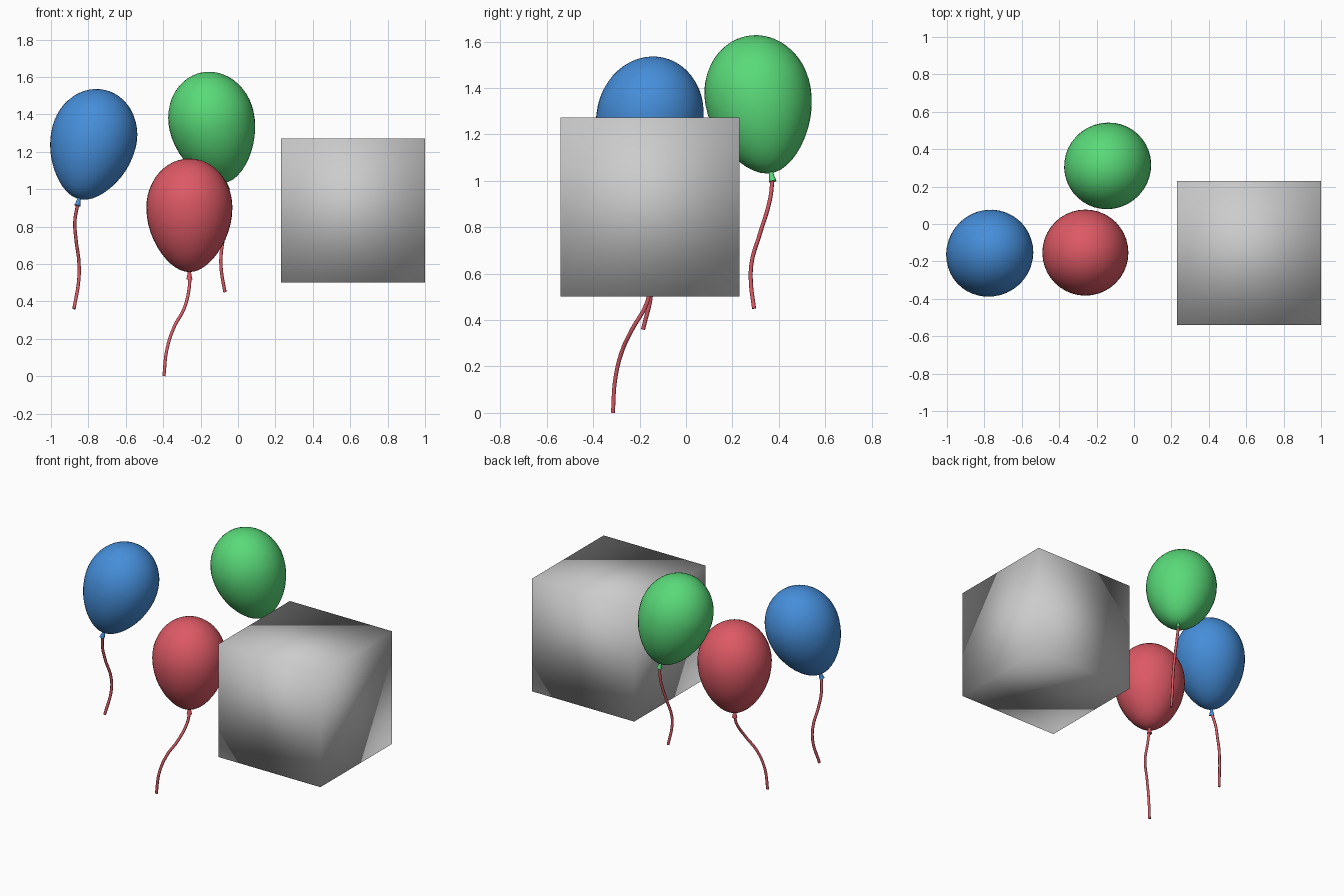
import bpy, bmesh, math
from mathutils import Vector, Matrix

if "Cube" in bpy.data.objects:
    bpy.data.objects.remove(bpy.data.objects["Cube"])


def material(name, color):
    m = bpy.data.materials.new(name)
    m.diffuse_color = (*color, 1)
    m.use_nodes = True
    m.node_tree.nodes["Principled BSDF"].inputs["Base Color"].default_value = m.diffuse_color
    return m


RED = material("red", (0.72, 0.10, 0.13))
BLUE = material("blue", (0.06, 0.27, 0.70))
GREEN = material("green", (0.10, 0.70, 0.19))


def lathe(name, profile, matrix, mat, sides=40):
    """Spin a closed (radius, z) profile; end points become single pole vertices."""
    bm = bmesh.new()
    low = bm.verts.new((0, 0, profile[0][1]))
    high = bm.verts.new((0, 0, profile[-1][1]))
    rings = [[bm.verts.new((r * math.cos(2 * math.pi * i / sides),
                            r * math.sin(2 * math.pi * i / sides), z))
              for i in range(sides)] for r, z in profile[1:-1]]
    for i in range(sides):
        j = (i + 1) % sides
        bm.faces.new((low, rings[0][j], rings[0][i]))
        bm.faces.new((high, rings[-1][i], rings[-1][j]))
        for a, b in zip(rings, rings[1:]):
            bm.faces.new((a[i], a[j], b[j], b[i]))
    me = bpy.data.meshes.new(name)
    bm.to_mesh(me)
    bm.free()
    me.materials.append(mat)
    ob = bpy.data.objects.new(name, me)
    bpy.context.collection.objects.link(ob)
    ob.matrix_world = matrix
    bpy.ops.object.select_all(action='DESELECT')
    ob.select_set(True)
    bpy.context.view_layer.objects.active = ob
    bpy.ops.object.shade_smooth_by_angle(angle=math.radians(40))


def string(name, points):
    cu = bpy.data.curves.new(name, 'CURVE')
    cu.dimensions = '3D'
    cu.bevel_depth = 0.009
    cu.bevel_resolution = 2
    cu.resolution_u = 8
    cu.use_fill_caps = True
    sp = cu.splines.new('BEZIER')
    sp.bezier_points.add(len(points) - 1)
    for bp, p in zip(sp.bezier_points, points):
        bp.co = p
        bp.handle_left_type = bp.handle_right_type = 'AUTO'
    cu.materials.append(RED)
    bpy.context.collection.objects.link(bpy.data.objects.new(name, cu))


# balloon outline: round top, tapered lower half
body = []
for k in range(25):
    t = -math.pi / 2 + math.pi * k / 24
    s, c = math.sin(t), math.cos(t)
    body.append((0.23 * c * (1 - 0.15 * s * s), 0.345 * s) if s < 0
                else (0.23 * c, 0.262 * s))
knot = [(0, -0.385), (0.017, -0.385), (0.013, -0.37), (0.008, -0.34), (0, -0.34)]

# colour name, material, centre, axis direction, string path
balloons = [
    ("red", RED, (-0.26, -0.153, 0.902), (0, 0, 1),
     [(-0.257, -0.153, 0.535), (-0.262, -0.172, 0.465), (-0.289, -0.232, 0.36),
      (-0.342, -0.277, 0.262), (-0.38, -0.305, 0.144), (-0.396, -0.315, 0.001)]),
    ("blue", BLUE, (-0.77, -0.155, 1.277), (0.085, 0.08, 0.35),
     [(-0.856, -0.236, 0.925), (-0.872, -0.215, 0.83), (-0.866, -0.19, 0.73),
      (-0.851, -0.155, 0.615), (-0.851, -0.15, 0.52), (-0.877, -0.185, 0.36)]),
    ("green", GREEN, (-0.142, 0.31, 1.368), (-0.078, -0.06, 0.35),
     [(-0.063, 0.373, 1.01), (-0.06, 0.362, 0.92), (-0.073, 0.318, 0.77),
      (-0.09, 0.284, 0.654), (-0.09, 0.279, 0.576), (-0.07, 0.293, 0.45)]),
]
for name, mat, centre, axis, path in balloons:
    rot = Vector(axis).to_track_quat('Z', 'Y').to_matrix().to_4x4()
    mw = Matrix.Translation(centre) @ rot
    lathe(name + "_balloon", body, mw, mat)
    lathe(name + "_knot", knot, mw, mat, 12)
    string(name + "_string", path)

# floating grey cube, smooth shaded
bpy.ops.mesh.primitive_cube_add(size=0.77, location=(0.615, -0.155, 0.887))
cube = bpy.context.object
cube.name = "cube"
bpy.ops.object.shade_smooth()
